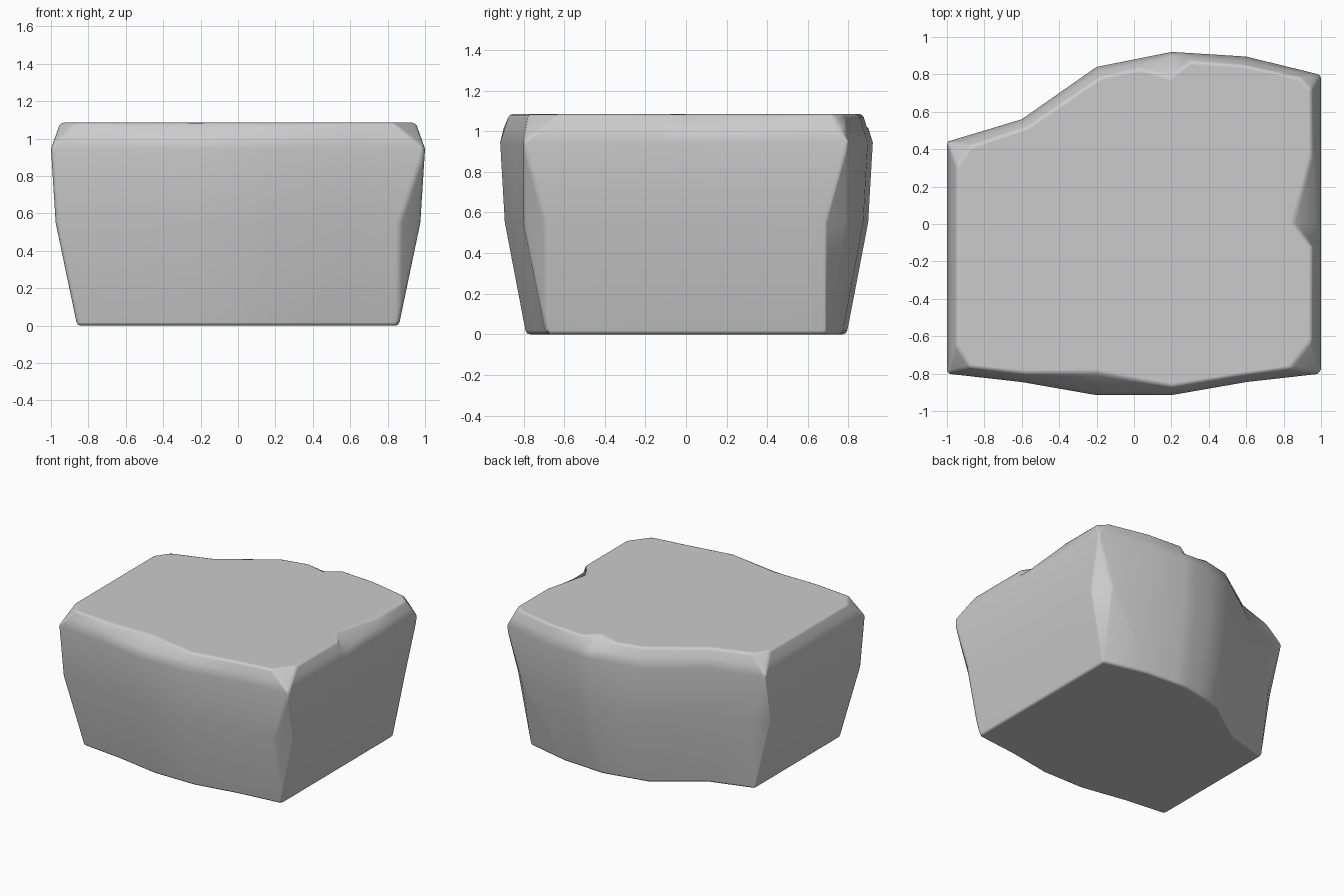
import bpy, bmesh

if "Cube" in bpy.data.objects:
    bpy.data.objects.remove(bpy.data.objects["Cube"])

# Rock outline, counter-clockwise: (widest x, y), (top x, y), notch depth (x, y), mid-height corner chip (x, y)
N = (0, 0)
OUTLINE = [
    ((-1, -0.80), (-0.95, -0.65), N, N),
    ((-1, -0.80), (-0.87, -0.77), N, N),
    ((-0.6, -0.845), (-0.58, -0.80), N, N),
    ((-0.2, -0.915), (-0.2, -0.88), (0, 0.085), N),
    ((0.2, -0.915), (0.2, -0.87), N, N),
    ((0.6, -0.845), (0.58, -0.81), N, N),
    ((1, -0.80), (0.83, -0.775), N, (-0.11, -0.02)),
    ((1, -0.80), (0.95, -0.62), N, (0, 0.09)),
    ((1, -0.12), (0.95, -0.12), N, N),
    ((1, 0.01), (0.95, 0.01), (-0.10, 0), N),
    ((1, 0.36), (0.95, 0.36), N, N),
    ((1, 0.80), (0.95, 0.72), N, (0, -0.09)),
    ((1, 0.80), (0.88, 0.785), N, (-0.11, 0.02)),
    ((0.6, 0.895), (0.58, 0.85), N, N),
    ((0.3, 0.914), (0.3, 0.87), N, N),
    ((0.2, 0.92), (0.19, 0.875), (0, -0.09), N),
    ((0.02, 0.884), (0.03, 0.83), N, N),
    ((-0.2, 0.84), (-0.18, 0.785), N, N),
    ((-0.6, 0.56), (-0.57, 0.52), N, N),
    ((-1, 0.44), (-0.87, 0.42), N, (0.10, 0.02)),
    ((-1, 0.44), (-0.95, 0.31), N, (0, -0.09)),
]


def rings():
    base, mid, rim, lip, top = [], [], [], [], []
    for (x, y), (tx, ty), (nx, ny), (cx, cy) in OUTLINE:
        base.append((x * 0.86, y * 0.86, 0))
        mid.append((x * 0.975 + cx, y * 0.975 + cy, 0.55))
        rim.append((x, y, 0.945))
        lip.append(((x + tx) / 2, (y + ty) / 2, 1.015))
        top.append((tx + nx, ty + ny, 1.085))
    return base, mid, rim, lip, top


# Loft the rings into a closed block
bm = bmesh.new()
loops = [[bm.verts.new(p) for p in ring] for ring in rings()]
n = len(OUTLINE)
for low, high in zip(loops, loops[1:]):
    for i in range(n):
        j = (i + 1) % n
        bm.faces.new((low[i], low[j], high[j], high[i]))
bm.faces.new(loops[0][::-1])
bm.faces.new(loops[-1])
bmesh.ops.remove_doubles(bm, verts=bm.verts, dist=0.001)
bmesh.ops.recalc_face_normals(bm, faces=bm.faces)

mesh = bpy.data.meshes.new("rock_block")
bm.to_mesh(mesh)
bm.free()
rock = bpy.data.objects.new("rock_block", mesh)
bpy.context.collection.objects.link(rock)
bpy.context.view_layer.objects.active = rock
rock.select_set(True)

# Softly worn edges
bevel = rock.modifiers.new("worn_edges", 'BEVEL')
bevel.width = 0.018
bevel.segments = 2
bevel.limit_method = 'ANGLE'
bevel.angle_limit = 0.56
bpy.ops.object.modifier_apply(modifier="worn_edges")
for poly in mesh.polygons:
    poly.use_smooth = True
weighted = rock.modifiers.new("face_weighted_shading", 'WEIGHTED_NORMAL')
weighted.weight = 50
